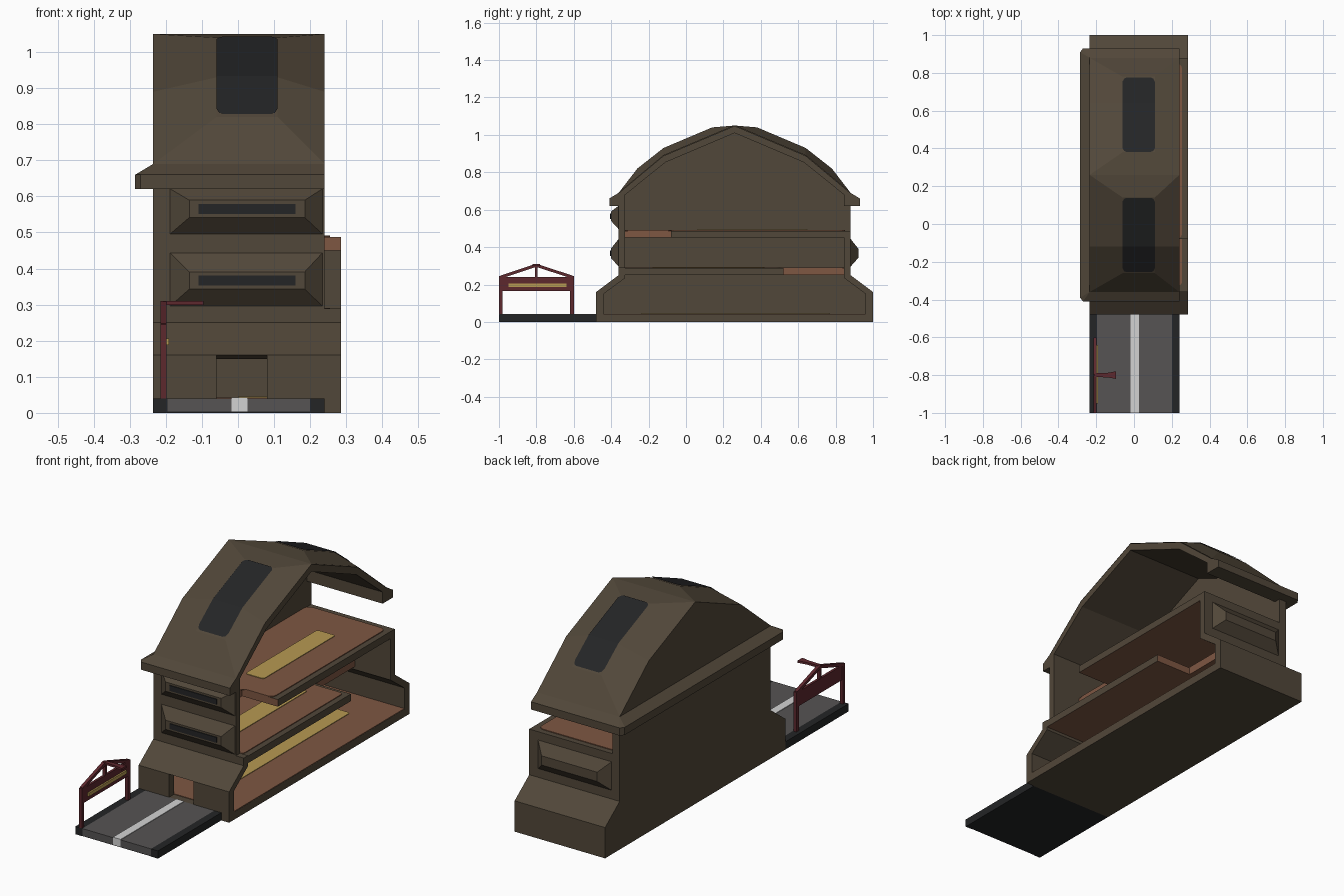
import bpy, bmesh
from mathutils import Vector

if "Cube" in bpy.data.objects:
    bpy.data.objects.remove(bpy.data.objects["Cube"])


def mat(name, r, g, b):
    m = bpy.data.materials.new(name)
    m.diffuse_color = (r, g, b, 1)
    m.use_nodes = True
    m.node_tree.nodes["Principled BSDF"].inputs["Base Color"].default_value = m.diffuse_color
    return m


BROWN = mat("brown wall", .083, .063, .041)
ORANGE = mat("terracotta floor", .21, .095, .055)
GOLD = mat("gold", .47, .32, .085)
DARK = mat("dark glass", .017, .018, .019)
GREY = mat("road grey", .092, .088, .088)
WHITE = mat("road white", .65, .65, .65)
RED = mat("dark red", .11, .021, .027)

L, R, RW = -.235, .24, .285      # left wall, narrow right edge, wide right edge
MID = .26                        # middle of the building along y


def flip(y):
    return 2 * MID - y


def build(name, verts, faces, mats, rule=None):
    bm = bmesh.new()
    vs = [bm.verts.new(v) for v in verts]
    for f in faces:
        bm.faces.new([vs[i] for i in f])
    return finish(name, bm, mats, rule)


def finish(name, bm, mats, rule=None):
    mats = mats if isinstance(mats, list) else [mats]
    bmesh.ops.remove_doubles(bm, verts=bm.verts, dist=1e-5)
    bmesh.ops.recalc_face_normals(bm, faces=bm.faces)
    if rule:
        for f in bm.faces:
            f.material_index = rule(f.normal, f.calc_center_median())
    me = bpy.data.meshes.new(name)
    bm.to_mesh(me)
    bm.free()
    for m in mats:
        me.materials.append(m)
    ob = bpy.data.objects.new(name, me)
    bpy.context.collection.objects.link(ob)
    return ob


def prism(name, pts, a, b, mats, axis="x", rule=None, radius=0):
    """Extrude a yz outline along x, or an xy outline along z."""
    bm = bmesh.new()
    put = (lambda p: (a, p[0], p[1])) if axis == "x" else (lambda p: (p[0], p[1], a))
    bm.faces.new([bm.verts.new(put(p)) for p in pts])
    if radius:
        bmesh.ops.bevel(bm, geom=bm.verts[:], offset=radius, segments=3,
                        affect='VERTICES', profile=.5)
    ext = bmesh.ops.extrude_face_region(bm, geom=bm.faces[:])
    d = Vector((b - a, 0, 0)) if axis == "x" else Vector((0, 0, b - a))
    bmesh.ops.translate(bm, vec=d,
                        verts=[g for g in ext["geom"] if isinstance(g, bmesh.types.BMVert)])
    return finish(name, bm, mats, rule)


def rect(a0, b0, a1, b1):
    return [(a0, b0), (a1, b0), (a1, b1), (a0, b1)]


def box(name, x0, x1, y0, y1, z0, z1, m):
    return prism(name, rect(y0, z0, y1, z1), x0, x1, m)


# Left wall: whole building profile
half = [(-.48, 0), (-.48, .16), (-.36, .25), (-.36, .69), (-.12, .89)]
prism("left_wall", half + [(MID, 1.05)] + [(flip(y), z) for y, z in reversed(half)],
      L, -.195, BROWN)

# Flared base at front and back
skirt = [(-.48, .16), (-.36, .25), (-.36, .29), (-.325, .29), (-.325, .235), (-.44, .15), (-.44, .16)]
skirt = skirt[:6]
prism("front_skirt", skirt, L, RW, BROWN)
prism("back_skirt", [(flip(y), z) for y, z in skirt], L, RW, BROWN)
box("front_base_left", L, -.06, -.48, -.44, 0, .16, BROWN)
box("front_base_right", .08, RW, -.48, -.44, 0, .16, BROWN)
box("back_base", L, RW, .96, 1, 0, .16, BROWN)

# Front and back upper walls
box("front_wall", L, R, -.36, -.325, .29, .66, BROWN)
box("back_wall", L, RW, .845, .88, .29, .45, BROWN)


# Bay bumps with slot windows
def bump(name, z0, z1, front=True):
    zc = (z0 + z1) / 2 + (.008 if z0 > .4 else -.003)
    fy = (lambda y: y) if front else flip
    v = [(x, fy(-.355), z) for x, z in rect(-.195, z0, R, z1)]
    v += [(x, fy(-.402), z) for x, z in rect(-.135, zc - .024, .185, zc + .024)]
    build(name, v, [(0, 1, 2, 3), (4, 5, 6, 7)] +
          [(i, (i + 1) % 4, (i + 1) % 4 + 4, i + 4) for i in range(4)], BROWN)
    if front:
        box(name + "_window", -.11, .16, -.406, -.40, zc - .014, zc + .014, DARK)


bump("front_bay_low", .29, .45)
bump("front_bay_high", .49, .625)
bump("back_bay", .29, .45, False)

# Ground slab
box("ground_slab", L, RW, -.48, 1, 0, .04, BROWN)
box("ground_floor", -.195, .284, -.44, .96, .04, .043, ORANGE)


# Upper floors: L shaped slabs with stair openings, brown only on the outer edge and top rim
def edge_rule(n, c):
    return 1 if (n.x > .5 and c.x > .28) or n.z > .5 or (n.y > .5 and c.y > .87) else 0


prism("middle_slab", [(-.195, -.34), (RW, -.34), (RW, .52), (.08, .52), (.08, .85), (-.195, .85)],
      .25, .287, [ORANGE, BROWN], "z", edge_rule)
prism("middle_floor", [(-.195, -.325), (.255, -.325), (.255, .50), (.08, .50), (.08, .845), (-.195, .845)],
      .287, .291, ORANGE, "z", radius=.02)
prism("top_slab", [(-.195, -.34), (.08, -.34), (.08, -.08), (RW, -.08), (RW, .88), (-.195, .88)],
      .45, .487, [ORANGE, BROWN], "z", edge_rule)
prism("top_floor", [(-.195, -.325), (.08, -.325), (.08, -.08), (.255, -.08), (.255, .85), (-.195, .85)],
      .487, .491, ORANGE, "z", radius=.03)

# Gold runners on the floors
for n, y0, y1, z in (("ground", -.24, .77, .043), ("middle", -.18, .42, .291), ("top", .06, .65, .491)):
    prism(n + "_runner", rect(0, y0, .105, y1), z, z + .003, GOLD, "z", radius=.012)

# Roof shell
inner = [(-.325, .62), (-.325, .68), (-.11, .853), (MID, 1.01)]
outer = [(-.36, .62), (-.36, .688), (-.12, .888), (MID, 1.048)]
for n, f in (("front", lambda y: y), ("back", flip)):
    prism(n + "_roof", [(f(y), z) for y, z in outer + inner[::-1]], L, R, BROWN)

# Raised skylights: bulged facets over each slope, dark pane on top
P = [(-.36, .69), (-.12, .89), (MID, 1.05)]
Q = [(-.26, .82), (-.12, .93), (.14, 1.04)]


def pane_z(y):
    (ya, za), (yb, zb) = (Q[0], Q[1]) if y < Q[1][0] else (Q[1], Q[2])
    return za + (zb - za) * (y - ya) / (yb - ya)


rows = [(-.255, .02), (-.25, .008), (-.235, 0), (-.12, 0), (.12, 0), (.133, .008), (.138, .02)]
for n, f in (("front", lambda y: y), ("back", flip)):
    v = [(x, f(y), z) for y, z in P for x in (L, R)]
    v += [(x, f(y), z) for y, z in Q for x in (-.06, .11)]
    build(n + "_roof_facets", v,
          [(0, 1, 7, 6), (0, 6, 8, 2), (2, 8, 10, 4), (1, 3, 9, 7), (3, 5, 11, 9),
           (10, 11, 5, 4), (6, 7, 9, 8), (8, 9, 11, 10)], BROWN)
    v = [(x, f(y), pane_z(y) + .004) for y, i in rows for x in (-.06 + i, .11 - i)]
    build(n + "_skylight", v, [(i, i + 1, i + 3, i + 2) for i in range(0, 12, 2)], DARK)

# Eave running round front, left and back
path = [((R, -.36), (R, -.41)), ((L, -.36), (-.27, -.41)), ((L, -.36), (-.285, -.39))]
path += [((a[0], flip(a[1])), (b[0], flip(b[1]))) for a, b in reversed(path)]
bm = bmesh.new()
rings = [[bm.verts.new(p) for p in ((*a, .69), (*b, .66), (*b, .62), (*a, .62))] for a, b in path]
for r, s in zip(rings, rings[1:]):
    for i in range(4):
        j = (i + 1) % 4
        if (i == 3) and (r[0].co - s[0].co).length < 1e-4:
            continue
        bm.faces.new((r[i], r[j], s[j], s[i]))
bm.faces.new(rings[0])
bm.faces.new(rings[-1])
finish("eave", bm, BROWN)

# Road with kerbs and centre stripe
box("road_bed", L, R, -.998, -.48, 0, .005, DARK)
box("road", -.195, .2, -1, -.48, .004, .04, GREY)
box("kerb_left", L, -.195, -1, -.48, 0, .04, DARK)
box("kerb_right", .2, R, -1, -.48, 0, .04, DARK)
box("road_stripe", -.018, .026, -1.001, -.48, .004, .043, WHITE)

# Roadside sign frame
X0, X1 = -.215, -.198


def beam(name, a, b, w):
    a, b = Vector(a), Vector(b)
    d = (b - a).normalized() * w / 2
    s = Vector((-d.y, d.x))
    prism(name, [tuple(p) for p in (a + s, b + s, b - s, a - s)], X0, X1, RED)


for n, y in (("near", -.99), ("far", -.61)):
    beam("sign_post_" + n, (y, .04), (y, .245), .02)
    beam("sign_rafter_" + n, (y, .24), (-.8, .303), .016)
beam("sign_king_post", (-.8, .24), (-.8, .305), .014)
box("sign_board", X0 + .003, X1 - .001, -.99, -.61, .165, .24, RED)
box("sign_gold_strip", X1 - .002, -.191, -.95, -.64, .188, .206, GOLD)
# Lamp arm, wider at its tip
prism("sign_lamp_arm", [(X1 - .01, -.81), (-.14, -.812), (-.095, -.82), (-.095, -.78), (-.14, -.788),
                        (X1 - .01, -.79)], .299, .31, RED, "z")
